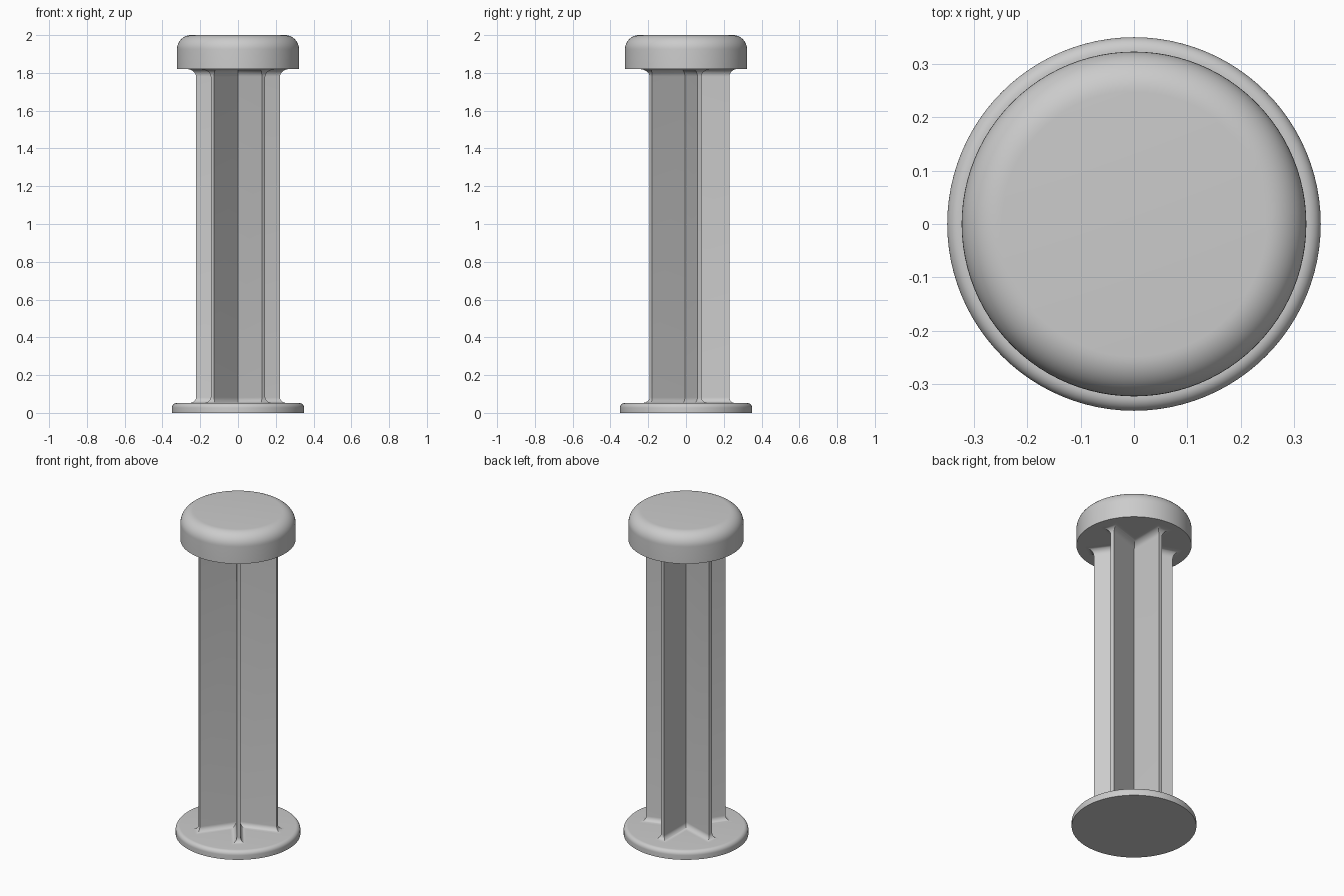
import bpy, bmesh
from math import sin, cos, pi, radians

if "Cube" in bpy.data.objects:
    bpy.data.objects.remove(bpy.data.objects["Cube"])


def stack(name, rings):
    """Skin a stack of equal-length closed rings, capping both ends."""
    bm = bmesh.new()
    loops = [[bm.verts.new(p) for p in ring] for ring in rings]
    n = len(loops[0])
    for a, b in zip(loops, loops[1:]):
        for i in range(n):
            j = (i + 1) % n
            bm.faces.new((a[i], a[j], b[j], b[i]))
    bm.faces.new(loops[0][::-1])
    bm.faces.new(loops[-1])
    mesh = bpy.data.meshes.new(name)
    bm.to_mesh(mesh)
    bm.free()
    ob = bpy.data.objects.new(name, mesh)
    bpy.context.collection.objects.link(ob)
    bpy.ops.object.select_all(action='DESELECT')
    ob.select_set(True)
    bpy.context.view_layer.objects.active = ob
    bpy.ops.object.shade_smooth_by_angle(angle=radians(30))
    return ob


def circle(r, z, n=96):
    return [(r * cos(2 * pi * i / n), r * sin(2 * pi * i / n), z) for i in range(n)]


def rounded_disc(name, r, z0, z1, fillet, steps):
    """Disc with a rounded top edge."""
    rings = [circle(r, z0)]
    for i in range(steps + 1):
        t = pi / 2 * i / steps
        rings.append(circle(r - fillet * (1 - cos(t)), z1 - fillet * (1 - sin(t))))
    return stack(name, rings)


def star(z, d=0.0, R=0.23, h=0.011):
    """Five-rib cross-section, grown outward by d."""
    R, h = R + d, h + d
    inner = h / sin(pi / 5)
    pts = []
    for k in range(5):
        a = pi / 2 + k * 2 * pi / 5
        for s in (-h, h):
            pts.append((R * cos(a) - s * sin(a), R * sin(a) + s * cos(a), z))
        b = a + pi / 5
        pts.append((inner * cos(b), inner * sin(b), z))
    return pts


BASE_TOP, CAP_BOTTOM = 0.052, 1.82

# Thin foot disc and thick thumb cap
rounded_disc("base_disc", 0.35, 0.0, BASE_TOP, 0.025, 8)
rounded_disc("top_cap", 0.323, CAP_BOTTOM, 2.0, 0.075, 12)

# Ribbed shaft, flaring in fillets where it meets the discs
N = 8
low, high = 0.03, 0.04
angles = [pi / 2 * i / N for i in range(N + 1)]
rings = [star(BASE_TOP - 0.005, low)]
rings += [star(BASE_TOP + low * (1 - cos(t)), low * (1 - sin(t))) for t in angles]
rings += [star(CAP_BOTTOM - high * (1 - cos(t)), high * (1 - sin(t))) for t in reversed(angles)]
rings.append(star(CAP_BOTTOM + 0.005, high))
stack("ribbed_shaft", rings)
